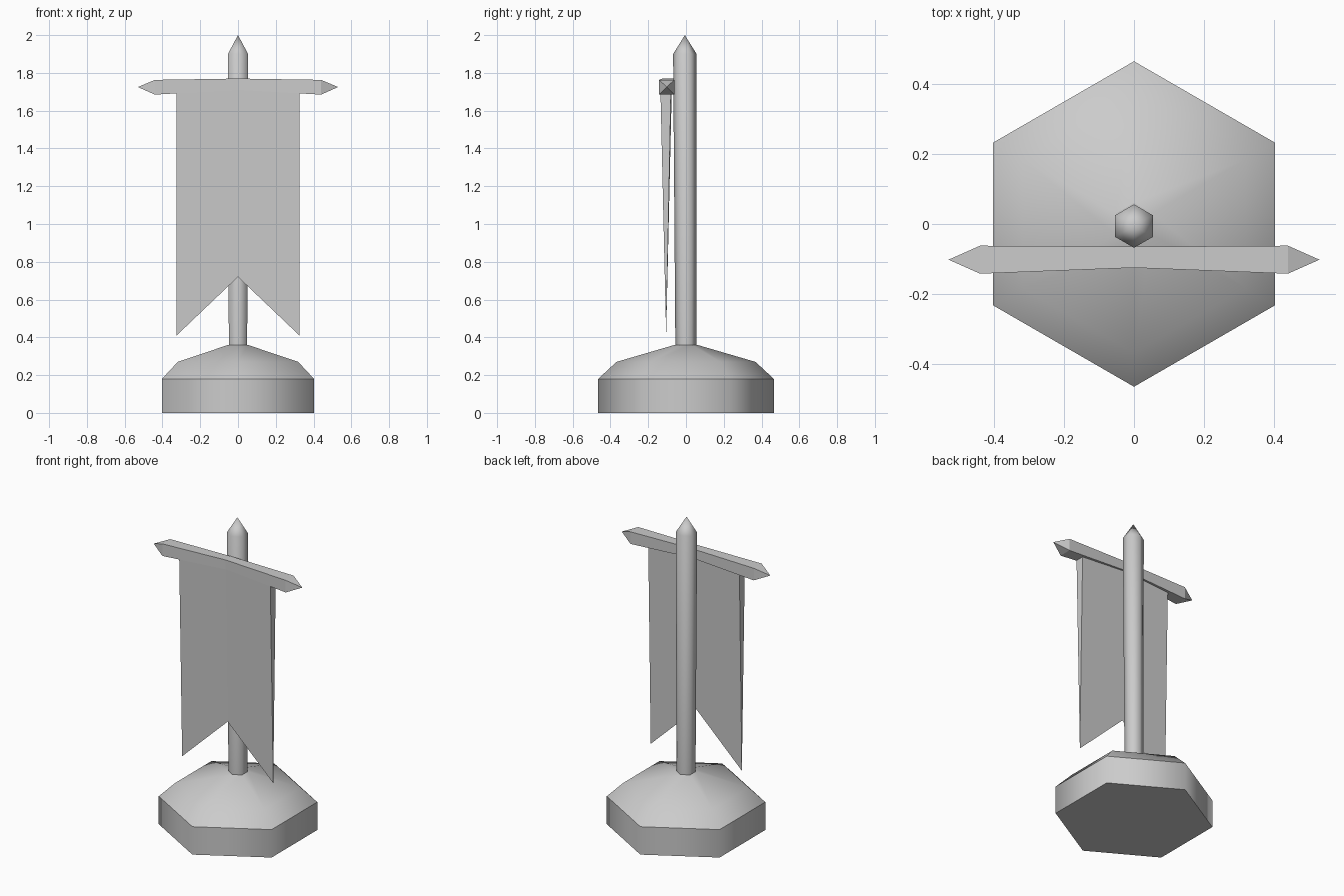
import bpy, bmesh, math

cube = bpy.data.objects.get("Cube")
if cube:
    bpy.data.objects.remove(cube, do_unlink=True)

stone = bpy.data.materials.new("plain grey")
stone.use_nodes = True
grey = (0.6, 0.6, 0.6, 1)
stone.diffuse_color = grey
stone.node_tree.nodes["Principled BSDF"].inputs["Base Color"].default_value = grey


def loft(name, sections, smooth=False, sharp_rings=()):
    """Skin a list of cross-sections; a one-point section makes a pointed end."""
    bm = bmesh.new()
    rings = [[bm.verts.new(p) for p in s] for s in sections]
    for a, b in zip(rings, rings[1:]):
        n = max(len(a), len(b))
        for i in range(n):
            j = (i + 1) % n
            if len(a) == 1:
                bm.faces.new((a[0], b[i], b[j]))
            elif len(b) == 1:
                bm.faces.new((a[i], a[j], b[0]))
            else:
                bm.faces.new((a[i], a[j], b[j], b[i]))
    for end in (rings[0], rings[-1]):
        if len(end) > 2:
            bm.faces.new(end)
    bmesh.ops.recalc_face_normals(bm, faces=bm.faces[:])
    for f in bm.faces:
        f.smooth = smooth
    for r in sharp_rings:
        ring = set(rings[r])
        for e in bm.edges:
            if set(e.verts) <= ring:
                e.smooth = False
    mesh = bpy.data.meshes.new(name)
    bm.to_mesh(mesh)
    bm.free()
    mesh.materials.append(stone)
    obj = bpy.data.objects.new(name, mesh)
    bpy.context.collection.objects.link(obj)
    return obj


def hexagon(radius, z, y=0.0):
    angles = [math.radians(90 + 60 * k) for k in range(6)]
    return [(radius * math.cos(a), y + radius * math.sin(a), z) for a in angles]


def bar_section(x, y0, y1, z0, z1):
    return [(x, y0, z0), (x, y1, z0), (x, y1, z1), (x, y0, z1)]


def cloth_section(x, y_front, y_back, z_top, z_bottom):
    return [(x, y_front, z_top), (x, y_back, z_top), (x, -0.105, z_bottom)]


# Six-sided foot with a stepped sloping top
loft("base", [hexagon(0.465, 0), hexagon(0.465, 0.18), hexagon(0.368, 0.27),
              hexagon(0.06, 0.36)], smooth=True, sharp_rings=(0, 1, 3))

# Slightly flared pole with a pointed finial
loft("pole", [hexagon(0.056, 0.33), hexagon(0.062, 1.9, -0.006), [(0, -0.006, 2)]],
     smooth=True, sharp_rings=(0,))

# Crossbar: thinner in the middle, pointed at both ends
bar_end = (-0.142, -0.062, 1.685, 1.763)
loft("crossbar", [[(-0.53, -0.102, 1.725)], bar_section(-0.44, *bar_end),
                  bar_section(0, -0.125, -0.065, 1.71, 1.77),
                  bar_section(0.44, *bar_end), [(0.53, -0.102, 1.725)]])

# Hanging cloth: wedge-shaped in thickness with a swallowtail hem
cloth_side = (-0.135, -0.08, 1.70, 0.41)
loft("banner", [cloth_section(-0.325, *cloth_side),
                cloth_section(0, -0.125, -0.075, 1.72, 0.72),
                cloth_section(0.325, *cloth_side)])
